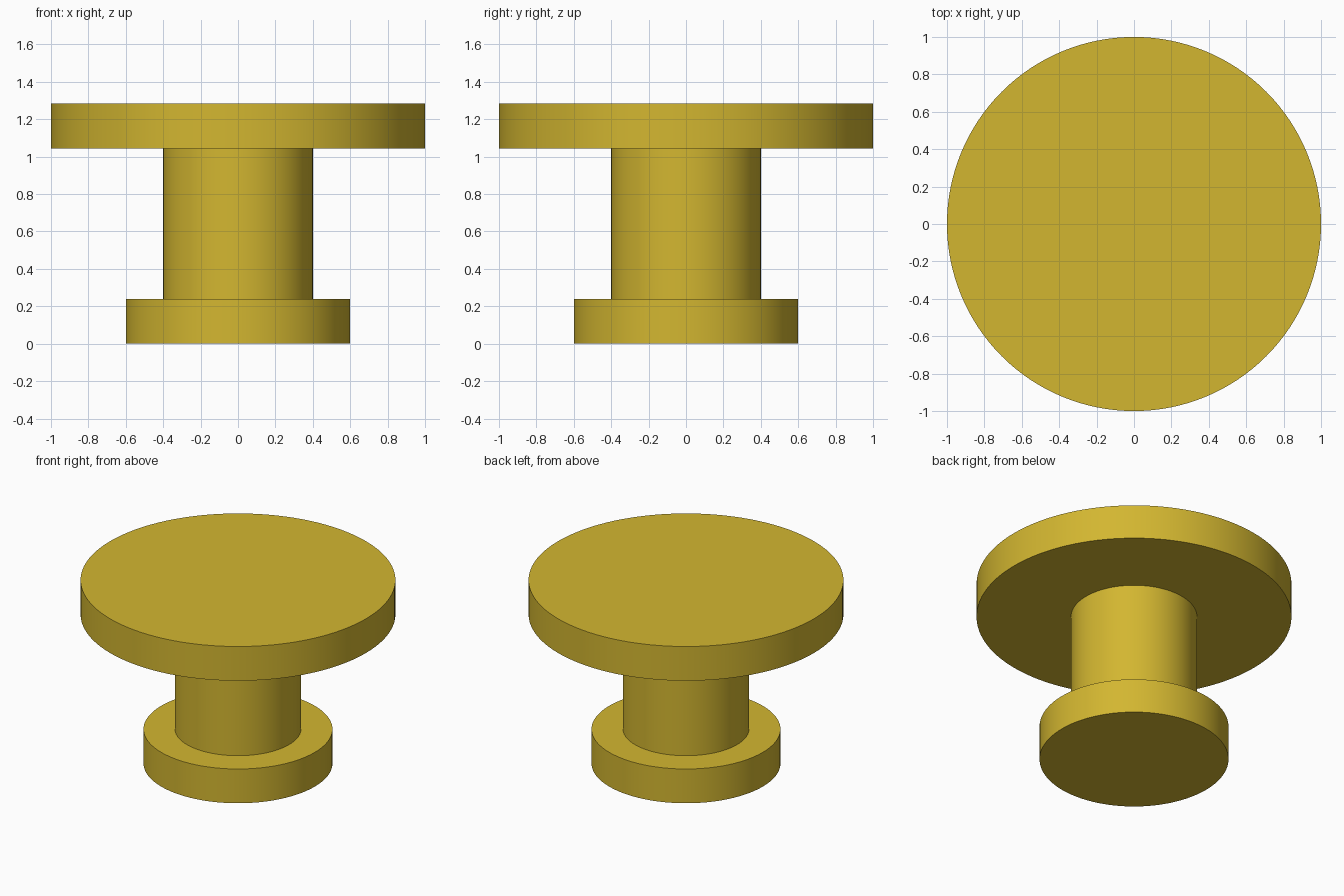
import bpy
import math

if "Cube" in bpy.data.objects:
    bpy.data.objects.remove(bpy.data.objects["Cube"])

# Single brass colour for the whole knob
brass = bpy.data.materials.new("brass")
brass.diffuse_color = (0.65, 0.47, 0.03, 1.0)
brass.use_nodes = True
brass.node_tree.nodes["Principled BSDF"].inputs["Base Color"].default_value = brass.diffuse_color


def disc(name, radius, bottom, top, caps="NGON"):
    """Upright smooth-sided cylinder between two heights."""
    bpy.ops.mesh.primitive_cylinder_add(
        vertices=128, radius=radius, depth=top - bottom,
        end_fill_type=caps, location=(0, 0, (bottom + top) / 2))
    part = bpy.context.object
    part.name = name
    part.data.materials.append(brass)
    bpy.ops.object.shade_smooth_by_angle(angle=math.radians(30))
    return part


# Base flange, open-ended stem, and wide top plate
disc("base_flange", 0.60, 0.0, 0.24)
disc("stem", 0.40, 0.24, 1.045, caps="NOTHING")
disc("top_plate", 1.00, 1.045, 1.285)
